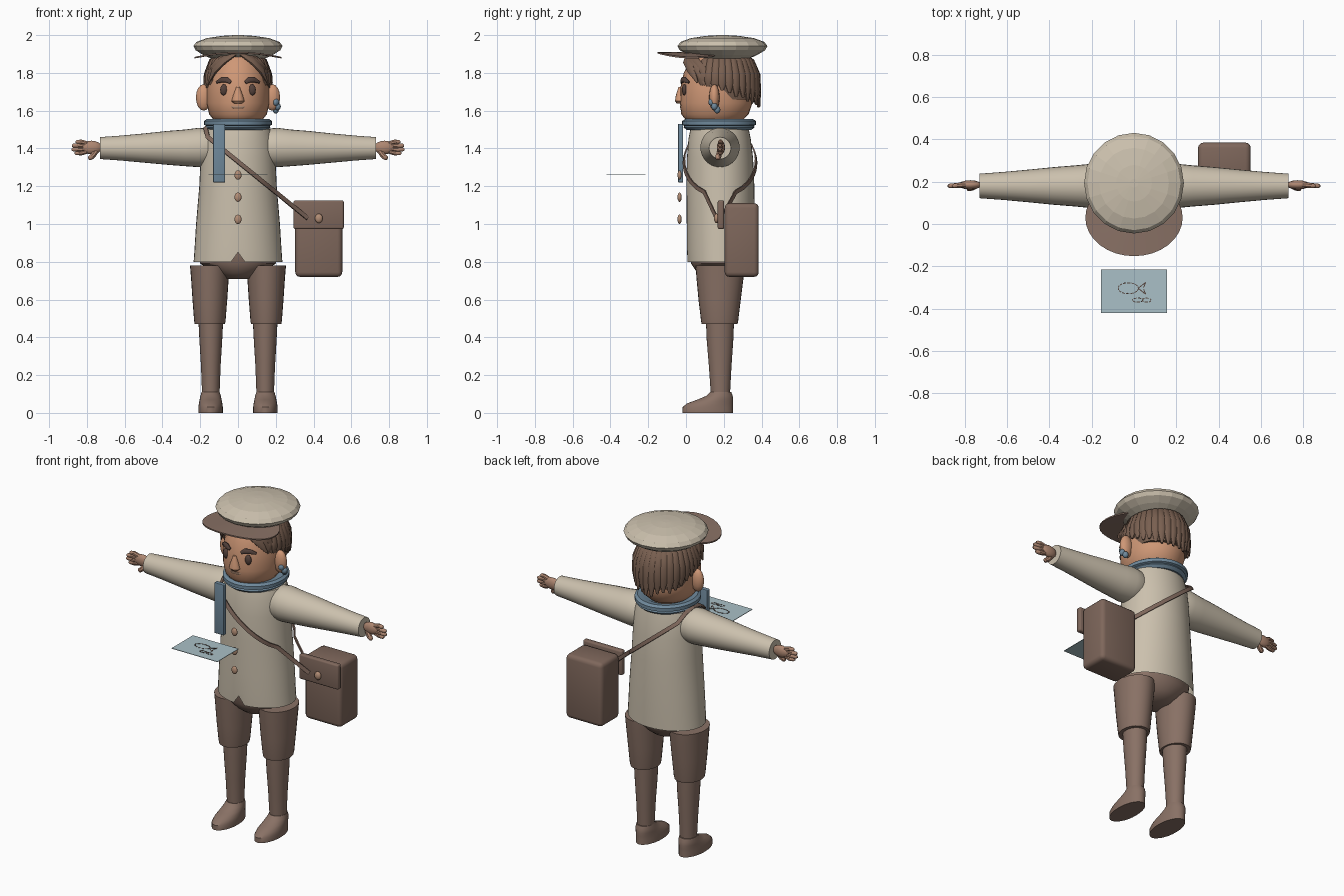
import bpy, bmesh, math, random
from mathutils import Vector

random.seed(4)
if "Cube" in bpy.data.objects:
    bpy.data.objects.remove(bpy.data.objects["Cube"])

X, Y, Z = Vector((1, 0, 0)), Vector((0, 1, 0)), Vector((0, 0, 1))


def material(name, r, g, b):
    m = bpy.data.materials.new(name)
    m.use_nodes = True
    m.diffuse_color = (r, g, b, 1)
    m.node_tree.nodes["Principled BSDF"].inputs["Base Color"].default_value = (r, g, b, 1)
    return m


CREAM = material("cream cloth", .60, .53, .42)
BROWN = material("brown cloth", .25, .165, .13)
LEATHER = material("brown leather", .21, .135, .105)
SKIN = material("skin", .62, .31, .18)
HAND = material("hand skin", .42, .24, .165)
HAIR = material("brown hair", .19, .115, .08)
DARK = material("dark brown", .09, .055, .045)
BLUE = material("scarf blue", .16, .25, .33)
PAPER = material("pale blue paper", .40, .53, .57)
TAN = material("tan", .45, .27, .18)


def finish(bm, name, mat, angle=40):
    """Turn a bmesh into an object; angle 0 keeps it faceted."""
    bmesh.ops.recalc_face_normals(bm, faces=bm.faces)
    me = bpy.data.meshes.new(name)
    bm.to_mesh(me)
    bm.free()
    me.materials.append(mat)
    ob = bpy.data.objects.new(name, me)
    bpy.context.collection.objects.link(ob)
    if angle:
        bpy.ops.object.select_all(action="DESELECT")
        ob.select_set(True)
        bpy.context.view_layer.objects.active = ob
        bpy.ops.object.shade_smooth_by_angle(angle=math.radians(angle))
    return ob


def skin_rings(bm, rings, caps=(True, True)):
    for a, b in zip(rings, rings[1:]):
        for i in range(len(a)):
            j = (i + 1) % len(a)
            bm.faces.new((a[i], a[j], b[j], b[i]))
    if caps[0]:
        bm.faces.new(rings[0])
    if caps[1]:
        bm.faces.new(rings[-1])


def loft(bm, sections, u=X, v=Y, n=28, caps=(True, True)):
    """Join ellipses given as (centre, radius along u, radius along v)."""
    rings = []
    for c, ra, rb in sections:
        angles = [math.tau * i / n for i in range(n)]
        rings.append([bm.verts.new(Vector(c) + u * ra * math.cos(t) + v * rb * math.sin(t)) for t in angles])
    skin_rings(bm, rings, caps)
    return rings


def upright(sections, x=0):
    """Sections listed as (z, x radius, y radius, y centre)."""
    return [((x, yc, z), rx, ry) for z, rx, ry, yc in sections]


def tube(bm, pts, widths, flat=.6, centre=(0, .18, 1.7), n=8):
    """Sweep a flattened section along points, lying flat around a centre."""
    pts = [Vector(p) for p in pts]
    rings = []
    for i, p in enumerate(pts):
        t = (pts[min(i + 1, len(pts) - 1)] - pts[max(i - 1, 0)]).normalized()
        out = p - Vector(centre)
        out = (out - t * out.dot(t)).normalized()
        side = t.cross(out)
        w = widths[i] if isinstance(widths, (list, tuple)) else widths
        rings.append([bm.verts.new(p + side * w * math.cos(math.tau * (k + .5) / n)
                                   + out * w * flat * math.sin(math.tau * (k + .5) / n)) for k in range(n)])
    skin_rings(bm, rings)


def ball(bm, centre, radii):
    new = bmesh.ops.create_uvsphere(bm, u_segments=14, v_segments=8, radius=1)["verts"]
    for v in new:
        v.co = Vector(centre) + Vector(a * b for a, b in zip(v.co, radii))


def box(name, low, high, mat, bevel=.02):
    bm = bmesh.new()
    for v in bmesh.ops.create_cube(bm, size=1)["verts"]:
        v.co = Vector(l + (c + .5) * (h - l) for c, l, h in zip(v.co, low, high))
    if bevel:
        bmesh.ops.bevel(bm, geom=bm.edges[:], offset=bevel, segments=3, profile=.5, affect="EDGES")
    return finish(bm, name, mat)


# Coat with a small slit at the front hem
bm = bmesh.new()
rings = loft(bm, upright([(.80, .235, .178, .185), (.87, .23, .18, .184), (1, .222, .18, .184),
                          (1.2, .205, .18, .182), (1.35, .198, .175, .18), (1.45, .19, .165, .178),
                          (1.5, .175, .155, .178), (1.53, .12, .11, .178)]), n=40, caps=(False, True))
rings[0][30].co.z += .05
finish(bm, "coat", CREAM)

# Sleeves, hands, shorts, legs and shoes on both sides
for s, side in ((1, "left"), (-1, "right")):
    bm = bmesh.new()
    loft(bm, [((s * x, .18, z), r, r) for x, z, r in
              ((.12, 1.405, .085), (.16, 1.405, .1), (.21, 1.405, .104), (.28, 1.403, .097), (.38, 1.403, .089),
               (.5, 1.402, .077), (.62, 1.402, .066), (.73, 1.402, .058))], Y, Z)
    finish(bm, side + "_sleeve", CREAM)

    bm = bmesh.new()
    ball(bm, (s * .775, .185, 1.405), (.055, .022, .036))
    for k, reach in enumerate((.865, .882, .88, .86)):
        z = 1.375 + .02 * k
        tube(bm, [(s * .78, .185, 1.39 + .01 * k), (s * .83, .183, z), (s * (reach - .008), .18, z),
                  (s * reach, .18, z)], (.013, .013, .011, .005), 1, (s * .8, -5, 1.4))
    tube(bm, [(s * .75, .18, 1.385), (s * .77, .172, 1.36), (s * .785, .168, 1.348), (s * .79, .166, 1.344)],
         (.014, .016, .013, .005), 1, (s * .8, -5, 1.4))
    finish(bm, side + "_hand", HAND)

    bm = bmesh.new()
    loft(bm, upright([(.47, .08, .095, .178), (.485, .083, .098, .178), (.6, .092, .112, .178),
                      (.72, .1, .125, .18), (.78, .105, .13, .18)], s * .149))
    finish(bm, side + "_shorts_leg", BROWN)

    bm = bmesh.new()
    loft(bm, upright([(.09, .046, .05, .182), (.12, .047, .052, .182), (.25, .052, .06, .181),
                      (.38, .06, .07, .18), (.5, .066, .075, .18)], s * .144))
    finish(bm, side + "_lower_leg", BROWN)

    bm = bmesh.new()
    loft(bm, upright([(0, .065, .134, .115), (.03, .065, .134, .115), (.05, .062, .122, .127),
                      (.07, .058, .095, .155), (.09, .054, .07, .177), (.11, .048, .056, .184)], s * .145))
    finish(bm, side + "_shoe", BROWN)

    # Ear, eye and eyebrow
    bm = bmesh.new()
    ball(bm, (s * .182, .15, 1.67), (.042, .028, .07))
    finish(bm, side + "_ear", SKIN)
    bm = bmesh.new()
    ball(bm, (s * .075, -.008, 1.71), (.02, .014, .03))
    finish(bm, side + "_eye", DARK)
    bm = bmesh.new()
    tube(bm, [(s * .038, -.024, 1.75), (s * .06, -.019, 1.764), (s * .085, -.008, 1.764), (s * .115, .015, 1.75)],
         (.01, .016, .015, .007))
    finish(bm, side + "_eyebrow", DARK)

bm = bmesh.new()
loft(bm, upright([(.71, .075, .08, .18), (.74, .12, .12, .18), (.79, .2, .155, .182), (.86, .21, .16, .182)]))
finish(bm, "shorts_seat", BROWN)

# Head, neck, nose and mouth
bm = bmesh.new()
loft(bm, upright([(1.52, .085, .09, .15), (1.54, .12, .14, .148), (1.58, .152, .178, .153), (1.64, .168, .192, .16),
                  (1.72, .166, .19, .16), (1.8, .156, .18, .168), (1.88, .13, .15, .178), (1.92, .08, .1, .18)]))
loft(bm, upright([(1.48, .1, .1, .175), (1.56, .1, .1, .175)]))
finish(bm, "head", SKIN)
bm = bmesh.new()
loft(bm, upright([(1.637, .02, .016, -.032), (1.65, .034, .026, -.032), (1.68, .026, .022, -.032),
                  (1.725, .009, .01, -.03)]), n=12)
finish(bm, "nose", SKIN)
bm = bmesh.new()
tube(bm, [(-.042, -.02, 1.622), (-.02, -.028, 1.618), (.02, -.028, 1.618), (.042, -.02, 1.622)],
     (.004, .008, .008, .004))
finish(bm, "mouth", TAN)

# Hair: inner shell, hanging locks and parted fringe
bm = bmesh.new()
loft(bm, upright([(1.66, .15, .13, .24), (1.72, .168, .165, .213), (1.8, .166, .168, .21),
                  (1.87, .14, .15, .2), (1.91, .08, .1, .19)]))
for i in range(-11, 12):
    a = math.radians(i * 11)
    tip = 1.615 + .125 * abs(i / 11) ** 1.3 + random.uniform(-.012, .012)
    path = [(.5, 1.9), (.85, 1.86), (1, 1.79), (1.03, (1.79 + tip) / 2), (1.05 + random.uniform(-.02, .03), tip)]
    tube(bm, [(.162 * f * math.sin(a), .185 + .19 * f * math.cos(a), z) for f, z in path],
         (.02, .027, .029, .026, .007), .7)
for s in (-1, 1):
    for k in range(3):
        tube(bm, [(s * (.015 + .02 * k), .01 + .02 * k, 1.9), (s * (.075 + .015 * k), .004 + .022 * k, 1.865),
                  (s * (.125 + .01 * k), .028 + .03 * k, 1.815), (s * (.155 + .006 * k), .06 + .04 * k, 1.75 - .015 * k)],
             (.012, .024, .024, .006), .6)
finish(bm, "hair", HAIR)

# Beret and arched brim
bm = bmesh.new()
loft(bm, upright([(1.875, .14, .14, .193), (1.895, .185, .185, .193), (1.92, .224, .226, .193),
                  (1.942, .236, .238, .193), (1.964, .22, .222, .193), (1.984, .165, .167, .193),
                  (1.996, .085, .086, .193), (2, .02, .02, .193)]), n=20)
finish(bm, "beret", CREAM, 0)
bm = bmesh.new()
loft(bm, upright([(1.903, .01, .01, .03), (1.903, .12, .09, .03), (1.903, .23, .182, .03),
                  (1.911, .23, .182, .03), (1.911, .12, .09, .03), (1.911, .01, .01, .03)]), n=32)
for v in bm.verts:
    v.co.z -= .5 * v.co.x ** 2
finish(bm, "beret_brim", BROWN)

# Scarf ring, hanging end and earrings
bm = bmesh.new()
loft(bm, upright([(1.5, .11, .11, .175), (1.497, .16, .17, .175), (1.512, .172, .188, .175), (1.52, .168, .184, .175),
                  (1.525, .18, .196, .175), (1.545, .18, .196, .175), (1.556, .165, .178, .175),
                  (1.55, .13, .14, .175), (1.53, .1, .1, .175)]), n=32)
finish(bm, "scarf_ring", BLUE, 30)
box("scarf_end", (-.132, -.042, 1.22), (-.068, -.015, 1.53), BLUE, .004)
bm = bmesh.new()
for x, y, z in ((.2, .135, 1.645), (.21, .15, 1.622), (.2, .165, 1.605)):
    ball(bm, (x, y, z), (.017, .017, .02))
finish(bm, "earrings", BLUE)

# Buttons
for k in range(3):
    bm = bmesh.new()
    ball(bm, (0, -.034, 1.025 + .117 * k), (.019, .011, .025))
    finish(bm, "coat_button", TAN)

# Shoulder bag, flap, clasp and strap
box("bag", (.303, .205, .72), (.552, .385, 1.11), LEATHER, .025)
box("bag_flap", (.294, .168, .973), (.56, .202, 1.125), LEATHER, .01)
bm = bmesh.new()
ball(bm, (.428, .162, 1.03), (.021, .014, .025))
finish(bm, "bag_clasp", TAN)
bm = bmesh.new()
for s, end in ((-1, (.37, .162, 1.03)), (1, (.33, .203, 1.06))):
    path = [(-.172, .18, 1.515), (-.17, .18 + s * .07, 1.5)]
    for k in range(13):
        x = -.16 + .03 * k
        path.append((x, .18 + s * .191 * math.sqrt(1 - (x / .222) ** 2), 1.46 - .81 * (x + .16)))
    tube(bm, path + [end], .016, .3, (0, .18, 1.25), 4)
finish(bm, "bag_strap", LEATHER)

# Floating sheet with a dashed fish sketch
box("paper_sheet", (-.155, -.422, 1.263), (.155, -.215, 1.266), PAPER, 0)
bm = bmesh.new()


def dash(a, b):
    tube(bm, [(*a, 1.267), (*b, 1.267)], .003, .4, (0, 0, -9), 4)


for cx, cy, rx, ry, n in ((-.027, -.304, .048, .026, 14), (.018, -.36, .026, .01, 7), (.06, -.36, .022, .01, 6)):
    for k in range(n):
        ends = [math.tau * (k + d) / n for d in (0, .75)]
        dash(*[(cx + rx * math.cos(t), cy + ry * math.sin(t)) for t in ends])
for d in (-1, 1):
    dash((.02, -.304), (.055, -.304 + .028 * d))
    dash((.055, -.304 + .026 * d), (.045, -.304 + .004 * d))
finish(bm, "fish_sketch", DARK)
